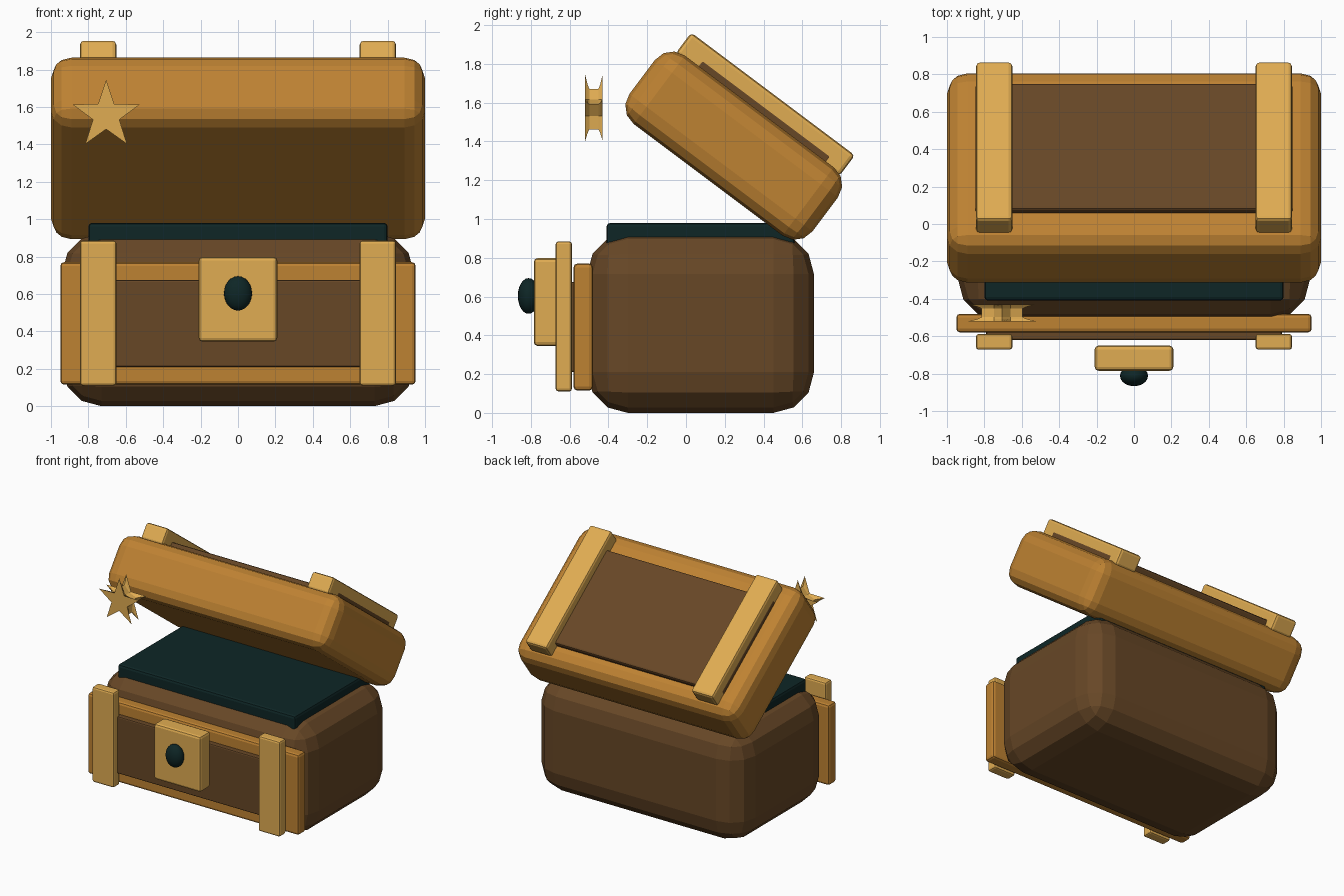
import bpy, bmesh, math

if "Cube" in bpy.data.objects:
    bpy.data.objects.remove(bpy.data.objects["Cube"])


def material(name, rgb):
    m = bpy.data.materials.new(name)
    lin = [c / 255 / 12.92 if c < 11 else ((c / 255 + 0.055) / 1.055) ** 2.4 for c in rgb]
    m.diffuse_color = (*lin, 1)
    m.use_nodes = True
    m.node_tree.nodes["Principled BSDF"].inputs["Base Color"].default_value = m.diffuse_color
    return m


BROWN = material("dark wood", (103, 71, 38))
ORANGE = material("orange wood", (190, 130, 50))
GOLD = material("gold", (224, 172, 82))
TEAL = material("dark teal", (14, 38, 38))

LID_TILT = -math.atan2(3, 4)


def add_object(name, bm, mat):
    bmesh.ops.recalc_face_normals(bm, faces=bm.faces)
    mesh = bpy.data.meshes.new(name)
    bm.to_mesh(mesh)
    bm.free()
    mesh.materials.append(mat)
    ob = bpy.data.objects.new(name, mesh)
    bpy.context.collection.objects.link(ob)
    return ob


def box(name, x, y, z, mat, bevel=0.02, segments=2, tilt=0):
    """Rounded box from (min, max) ranges; tilt swings it about the x axis."""
    bm = bmesh.new()
    bmesh.ops.create_cube(bm, size=1)
    for v in bm.verts:
        for i, (lo, hi) in enumerate((x, y, z)):
            v.co[i] = lo if v.co[i] < 0 else hi
    bmesh.ops.bevel(bm, geom=bm.edges[:], offset=bevel, segments=segments,
                    profile=0.5, affect='EDGES')
    ob = add_object(name, bm, mat)
    ob.rotation_euler.x = tilt
    return ob


# Chest body and its dark filling
box("body", (-0.94, 0.94), (-0.51, 0.66), (0, 0.925), BROWN, 0.21, 3)
box("filling", (-0.8, 0.8), (-0.41, 0.56), (0.8, 0.98), TEAL)

# Front frame, panel and lock
box("front_frame", (-0.95, 0.95), (-0.58, -0.48), (0.115, 0.77), ORANGE)
box("front_panel", (-0.79, 0.79), (-0.62, -0.56), (0.21, 0.675), BROWN, 0.01)
box("lock_plate", (-0.21, 0.21), (-0.785, -0.65), (0.345, 0.798), GOLD)

# Lid, laid out flat in its own frame and then swung open
box("lid", (-1, 1), (-1.22, -0.04), (1.03, 1.47), ORANGE, 0.11, 3, LID_TILT)
box("lid_panel", (-0.847, 0.847), (-1.03, -0.19), (1.42, 1.512), BROWN, 0.015, 2, LID_TILT)

# Straps on both sides of the front and the lid
for side, x in (("left", (-0.845, -0.65)), ("right", (0.65, 0.845))):
    box("front_strap_" + side, x, (-0.672, -0.588), (0.11, 0.885), GOLD, 0.015)
    box("lid_strap_" + side, x, (-1.155, -0.1), (1.45, 1.585), GOLD, 0.02, 2, LID_TILT)

# Lock knob
bm = bmesh.new()
bmesh.ops.create_uvsphere(bm, u_segments=20, v_segments=12, radius=1)
for v in bm.verts:
    v.co.x *= 0.075
    v.co.y = v.co.y * 0.055 - 0.812
    v.co.z = v.co.z * 0.092 + 0.603
for f in bm.faces:
    f.smooth = True
add_object("lock_knob", bm, TEAL)

# Floating star with a pinched rim: (depth, point radius) for each ring
bm = bmesh.new()
rings = []
for depth, radius in ((-0.52, 0.19), (-0.508, 0.14), (-0.498, 0.115),
                      (-0.452, 0.115), (-0.442, 0.14), (-0.43, 0.19)):
    ring = []
    for i in range(10):
        a = math.pi * i / 5
        r = 0.074 if i % 2 else radius
        ring.append(bm.verts.new((-0.705 + r * math.sin(a), depth, 1.555 + r * math.cos(a))))
    rings.append(ring)
for a, b in zip(rings, rings[1:]):
    for i in range(10):
        j = (i + 1) % 10
        bm.faces.new((a[i], a[j], b[j], b[i]))
for ring in (rings[0], rings[-1]):
    bm.faces.new(ring)
add_object("star", bm, GOLD)
